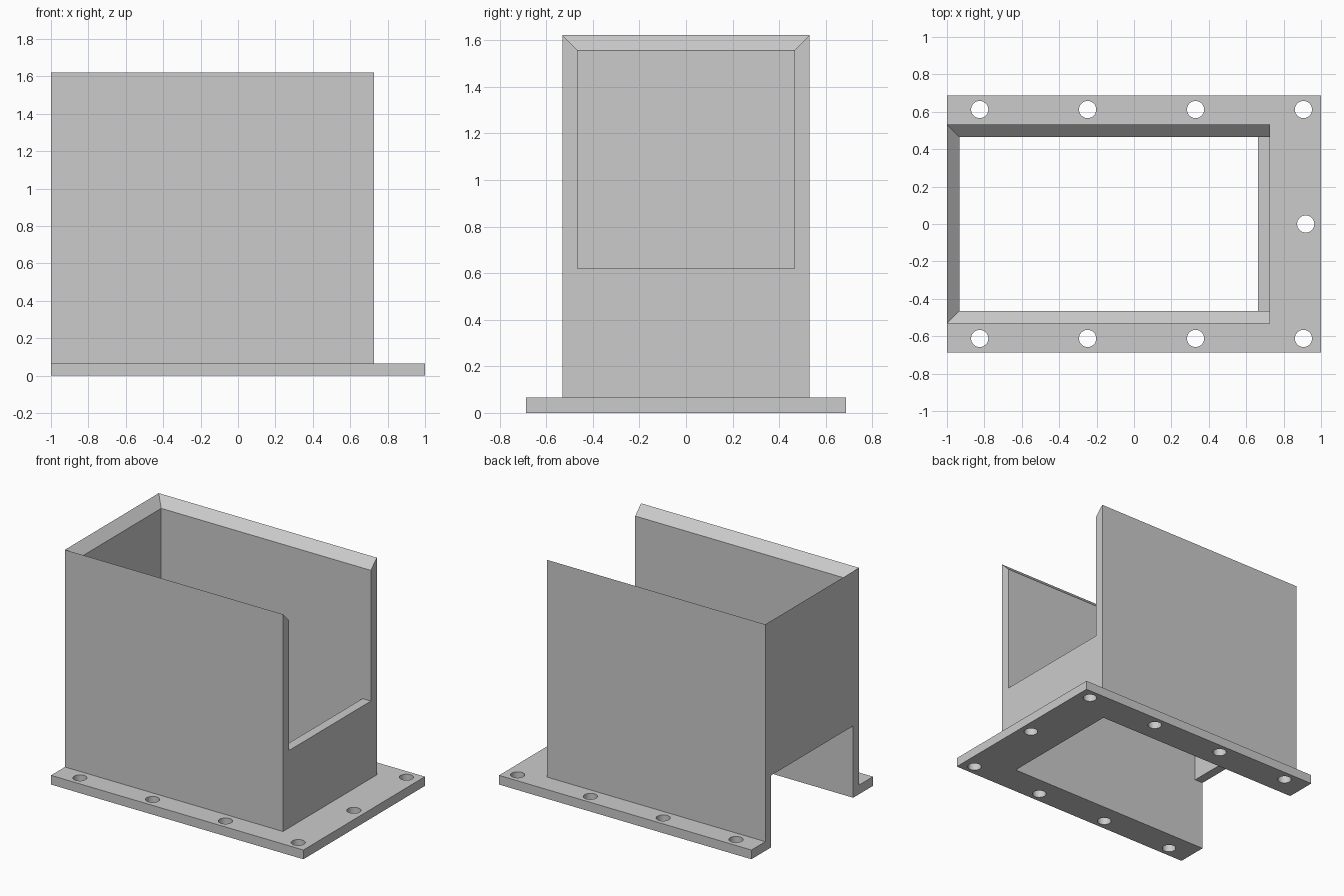
import bpy
import bmesh
import math

cube = bpy.data.objects.get("Cube")
if cube:
    bpy.data.objects.remove(cube, do_unlink=True)

# Main dimensions
WALL = 0.066
PLATE_Y, BASE = 0.688, 0.066       # plate half width and thickness
BACK, FRONT = -1.0, 0.728          # housing extent along x
OUTER, TOP = 0.531, 1.622          # housing half width and height
INNER, RIM = OUTER - WALL, TOP - WALL
BACK_IN, FRONT_IN = BACK + WALL, FRONT - WALL
NOTCH, OPENING = 0.62, 0.515       # notch floor and opening ceiling

grey = bpy.data.materials.new("plain_grey")
grey.use_nodes = True
colour = (0.6, 0.6, 0.6, 1)
grey.diffuse_color = colour
grey.node_tree.nodes["Principled BSDF"].inputs["Base Color"].default_value = colour


def finish(name, bm):
    """Turn a bmesh into a shaded grey object."""
    bmesh.ops.recalc_face_normals(bm, faces=bm.faces)
    mesh = bpy.data.meshes.new(name)
    bm.to_mesh(mesh)
    bm.free()
    obj = bpy.data.objects.new(name, mesh)
    obj.data.materials.append(grey)
    bpy.context.collection.objects.link(obj)
    bpy.ops.object.select_all(action='DESELECT')
    obj.select_set(True)
    bpy.context.view_layer.objects.active = obj
    bpy.ops.object.shade_smooth_by_angle(angle=math.radians(30))


def flat_panel(bm, axis, at, outline):
    """Planar face perpendicular to an axis, from an outline in the other two."""
    points = [list(p) for p in outline]
    for p in points:
        p.insert("xyz".index(axis), at)
    bm.faces.new([bm.verts.new(p) for p in points])


def rect(a0, a1, b0, b1):
    return [(a0, b0), (a1, b0), (a1, b1), (a0, b1)]


# Housing: four walls with a bevelled rim, a notch in front and an opening behind
bm = bmesh.new()
for s in (-1, 1):
    flat_panel(bm, "y", s * OUTER, rect(BACK, FRONT, BASE, TOP))
    flat_panel(bm, "y", s * INNER, [
        (FRONT_IN, BASE), (FRONT_IN, NOTCH), (FRONT, NOTCH), (FRONT, RIM),
        (BACK_IN, RIM), (BACK_IN, OPENING), (BACK, OPENING), (BACK, BASE)])
    bm.faces.new([bm.verts.new(p) for p in (
        (FRONT, s * OUTER, TOP), (FRONT, s * INNER, RIM),
        (BACK_IN, s * INNER, RIM), (BACK, s * OUTER, TOP))])

# Front wall around the notch
flat_panel(bm, "x", FRONT, [
    (-OUTER, BASE), (OUTER, BASE), (OUTER, TOP), (INNER, RIM),
    (INNER, NOTCH), (-INNER, NOTCH), (-INNER, RIM), (-OUTER, TOP)])
flat_panel(bm, "x", FRONT_IN, rect(-INNER, INNER, BASE, NOTCH))
flat_panel(bm, "z", NOTCH, rect(FRONT_IN, FRONT, -INNER, INNER))

# Back wall above the opening
flat_panel(bm, "x", BACK, [
    (-OUTER, BASE), (-INNER, BASE), (-INNER, OPENING), (INNER, OPENING),
    (INNER, BASE), (OUTER, BASE), (OUTER, TOP), (-OUTER, TOP)])
flat_panel(bm, "x", BACK_IN, rect(-INNER, INNER, OPENING, RIM))
flat_panel(bm, "z", OPENING, rect(BACK, BACK_IN, -INNER, INNER))
bm.faces.new([bm.verts.new(p) for p in (
    (BACK, -OUTER, TOP), (BACK, OUTER, TOP), (BACK_IN, INNER, RIM), (BACK_IN, -INNER, RIM))])

# Footprint resting on the plate
flat_panel(bm, "z", BASE, [
    (BACK, -OUTER), (FRONT, -OUTER), (FRONT, OUTER), (BACK, OUTER),
    (BACK, INNER), (FRONT_IN, INNER), (FRONT_IN, -INNER), (BACK, -INNER)])
bmesh.ops.remove_doubles(bm, verts=bm.verts, dist=0.0001)
finish("housing", bm)

# Mounting plate: U-shaped outline with bolt holes, extruded to thickness
loops = [[(BACK, -PLATE_Y), (1, -PLATE_Y), (1, PLATE_Y), (BACK, PLATE_Y),
          (BACK, INNER), (FRONT_IN, INNER), (FRONT_IN, -INNER), (BACK, -INNER)]]
holes = [(-0.825 + 0.577 * i, s * 0.612) for i in range(4) for s in (-1, 1)]
holes.append((0.918, 0))
for cx, cy in holes:
    angles = [math.tau * i / 32 for i in range(32)]
    loops.append([(cx + 0.046 * math.cos(a), cy + 0.046 * math.sin(a)) for a in angles])

bm = bmesh.new()
for loop in loops:
    ring = [bm.verts.new((x, y, 0)) for x, y in loop]
    for i, v in enumerate(ring):
        bm.edges.new((ring[i - 1], v))
bmesh.ops.triangle_fill(bm, use_beauty=True, use_dissolve=False, edges=bm.edges[:], normal=(0, 0, 1))
raised = bmesh.ops.extrude_face_region(bm, geom=bm.faces[:], use_keep_orig=True)["geom"]
bmesh.ops.translate(bm, vec=(0, 0, BASE),
                    verts=[g for g in raised if isinstance(g, bmesh.types.BMVert)])
finish("mounting_plate", bm)
